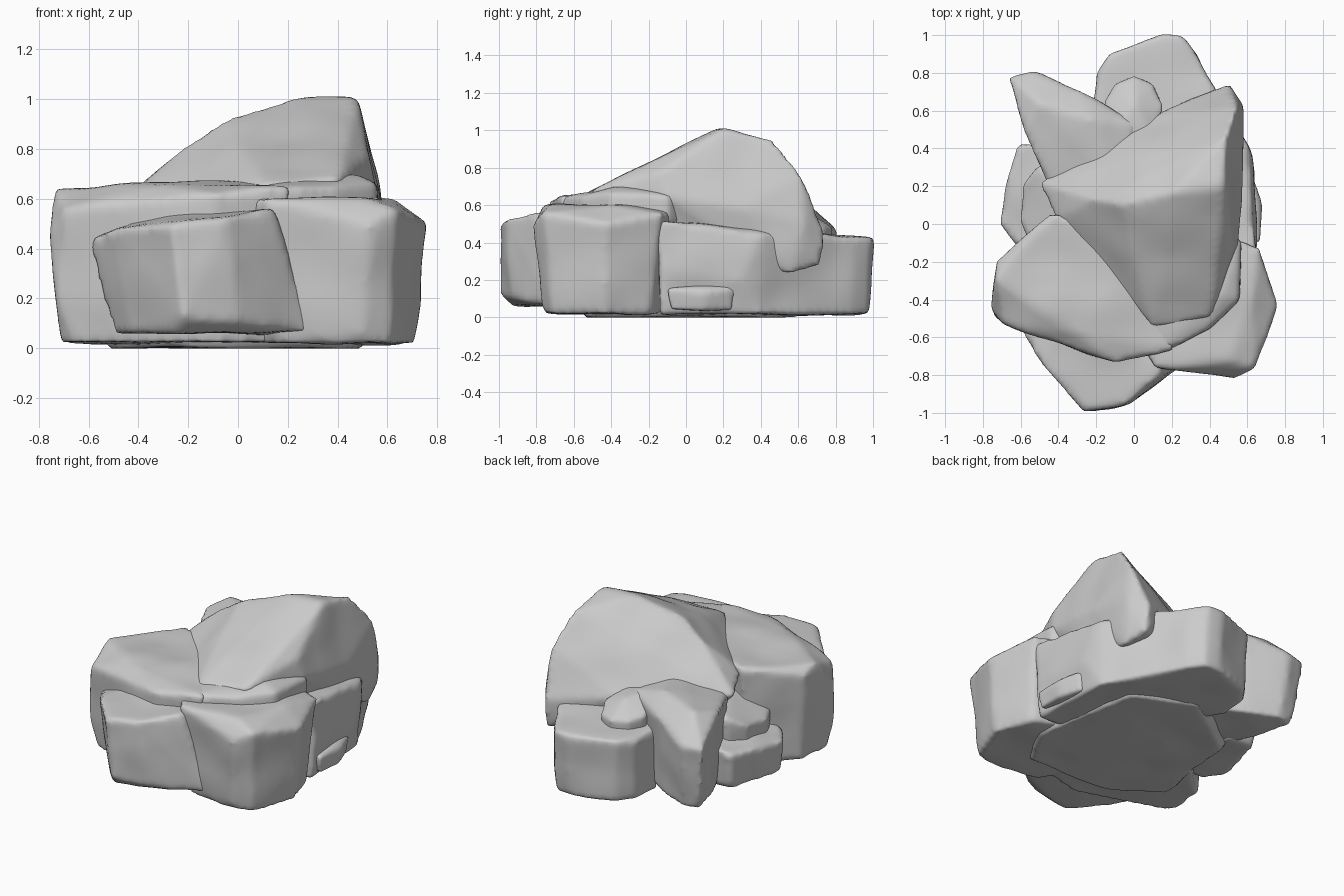
import bpy, bmesh
from mathutils import Vector, noise


def rock(name, rim, floor, taper=0.9, crown=(), voxel=0.022, soft=4, grow=1.02):
    """Hull of an upper rim, the same outline tapered down to the floor, and crown points."""
    pts = [Vector(p) for p in rim]
    mid = sum(pts, Vector()) / len(pts)
    low = [Vector((mid.x + (p.x - mid.x) * taper, mid.y + (p.y - mid.y) * taper, floor))
           for p in pts]
    pts += low + [Vector(p) for p in crown]
    bm = bmesh.new()
    for p in pts:
        bm.verts.new((mid.x + (p.x - mid.x) * grow, mid.y + (p.y - mid.y) * grow, p.z))
    out = bmesh.ops.convex_hull(bm, input=bm.verts)
    bmesh.ops.delete(bm, geom=list({v for v in out["geom_interior"] + out["geom_unused"]
                                    if isinstance(v, bmesh.types.BMVert)}), context='VERTS')
    bmesh.ops.recalc_face_normals(bm, faces=bm.faces)
    me = bpy.data.meshes.new(name)
    bm.to_mesh(me)
    bm.free()
    ob = bpy.data.objects.new(name, me)
    bpy.context.collection.objects.link(ob)
    # Worn edges: remesh evenly, then smooth
    rm = ob.modifiers.new("even", 'REMESH')
    rm.mode = 'VOXEL'
    rm.voxel_size = voxel
    sm = ob.modifiers.new("wear", 'SMOOTH')
    sm.factor = 0.5
    sm.iterations = soft
    worn = bpy.data.meshes.new_from_object(
        ob.evaluated_get(bpy.context.evaluated_depsgraph_get()))
    ob.modifiers.clear()
    ob.data = worn
    # Gentle hollows and swells
    for v, n in [(v, v.normal.copy()) for v in worn.vertices]:
        v.co += n * 0.014 * noise.noise(v.co * 4.0 + mid * 7)
        v.co.z = max(v.co.z, 0.0)
    worn.shade_smooth()
    return ob


# Leaning summit boulder with a ridge running left to right
rock("summit_boulder",
     [(-0.5, 0.22, 0.56), (-0.4, 0.02, 0.62), (-0.1, -0.22, 0.66), (0.1, -0.55, 0.65),
      (0.4, -0.49, 0.68), (0.55, -0.1, 0.64), (0.58, 0.3, 0.58), (0.57, 0.62, 0.5),
      (0.5, 0.73, 0.46), (0.1, 0.57, 0.52)],
     0.4, 0.75,
     [(-0.2, 0.13, 0.83), (-0.06, 0.1, 0.91), (0.04, 0.04, 0.91), (0.22, 0.17, 1.005),
      (0.47, 0.2, 1.01), (0.49, 0.46, 0.95), (0.54, 0.61, 0.77), (0.5, 0.7, 0.28),
      (0.55, 0.56, 0.23), (0.52, -0.12, 0.78)])

# Wide base stones
rock("front_left_boulder",
     [(-0.76, -0.45, 0.46), (-0.72, -0.2, 0.6), (-0.44, 0.05, 0.66), (0.05, -0.1, 0.68),
      (0.2, -0.66, 0.65), (-0.1, -0.73, 0.62), (-0.3, -0.58, 0.66), (-0.69, -0.53, 0.56)],
     0.02, 0.88, [(-0.73, -0.3, 0.64), (-0.73, -0.5, 0.2)])
rock("front_right_boulder",
     [(0.12, -0.76, 0.6), (0.53, -0.81, 0.5), (0.64, -0.76, 0.56), (0.76, -0.43, 0.5),
      (0.66, -0.14, 0.55), (0.3, 0.0, 0.58), (-0.05, -0.5, 0.6)],
     0.02, 0.84, [(0.62, -0.4, 0.61), (0.5, -0.72, 0.61), (0.71, -0.4, 0.35),
                  (0.5, -0.77, 0.07), (0.66, -0.6, 0.06)])
rock("cap_slab",
     [(-0.1, -0.66, 0.62), (0.12, -0.68, 0.63), (0.4, -0.55, 0.65), (0.55, -0.4, 0.66),
      (0.56, -0.1, 0.65), (0.3, 0.1, 0.66), (-0.2, -0.2, 0.66)],
     0.5, 1.0, [(0.46, -0.38, 0.70), (0.25, -0.55, 0.66)], 0.02, 4)
rock("front_boulder",
     [(-0.59, -0.55, 0.43), (-0.5, -0.73, 0.48), (-0.27, -0.99, 0.5), (-0.05, -0.96, 0.53),
      (0.13, -0.8, 0.56), (0.16, -0.5, 0.56), (-0.3, -0.45, 0.55)],
     0.06, 0.74, [(-0.22, -0.99, 0.12), (0.3, -0.72, 0.06), (0.0, -0.93, 0.1)])

# Long block running from the right side to the back
rock("right_back_block",
     [(0.64, -0.15, 0.52), (0.62, 0.12, 0.49), (0.6, 0.4, 0.44), (0.4, 0.75, 0.44),
      (0.33, 0.89, 0.43), (0.26, 0.98, 0.42), (0.16, 0.995, 0.42), (-0.12, 0.9, 0.42),
      (-0.19, 0.8, 0.41), (-0.21, 0.6, 0.42), (0.2, -0.15, 0.5)],
     0.015, 0.96, [(0.65, -0.12, 0.25), (0.63, 0.3, 0.2)])

# Stones around the back left and left side
rock("back_left_boulder",
     [(-0.67, 0.78, 0.46), (-0.53, 0.81, 0.46), (-0.3, 0.71, 0.55), (0.02, 0.53, 0.58),
      (-0.1, 0.2, 0.62), (-0.45, 0.2, 0.56), (-0.58, 0.5, 0.58)],
     0.04, 0.8, [(-0.5, 0.64, 0.63), (-0.22, 0.55, 0.64)])
rock("left_stone",
     [(-0.71, 0.0, 0.24), (-0.68, 0.2, 0.26), (-0.61, 0.42, 0.28), (-0.4, 0.42, 0.32),
      (-0.3, -0.1, 0.34), (-0.62, -0.12, 0.26)],
     0.04, 0.88)

# Small wedged stones
rock("ledge_stone",
     [(0.67, -0.1, 0.16), (0.67, 0.1, 0.13), (0.62, 0.26, 0.16), (0.45, 0.26, 0.17),
      (0.45, -0.1, 0.17)],
     0.04, 0.88, voxel=0.015, soft=5)
rock("back_wedge_stone",
     [(-0.16, 0.64, 0.5), (-0.1, 0.74, 0.48), (0.0, 0.78, 0.48), (0.1, 0.74, 0.48),
      (0.16, 0.62, 0.52), (0.1, 0.45, 0.58), (-0.1, 0.45, 0.58)],
     0.34, 0.9, [(0.0, 0.64, 0.57)], voxel=0.015, soft=9)
rock("left_wedge_stone",
     [(-0.6, 0.02, 0.36), (-0.59, 0.2, 0.38), (-0.5, 0.3, 0.44), (-0.35, 0.25, 0.5),
      (-0.35, 0.0, 0.5), (-0.55, -0.08, 0.38)],
     0.2, 0.95, voxel=0.015, soft=7)

# Footing stone that fills the middle and rests on the ground
rock("footing_stone",
     [(-0.6, -0.35, 0.2), (-0.3, -0.6, 0.2), (0.4, -0.62, 0.2), (0.58, -0.3, 0.2),
      (0.45, 0.5, 0.2), (0.0, 0.7, 0.2), (-0.5, 0.35, 0.2)],
     0.0, 0.85)
